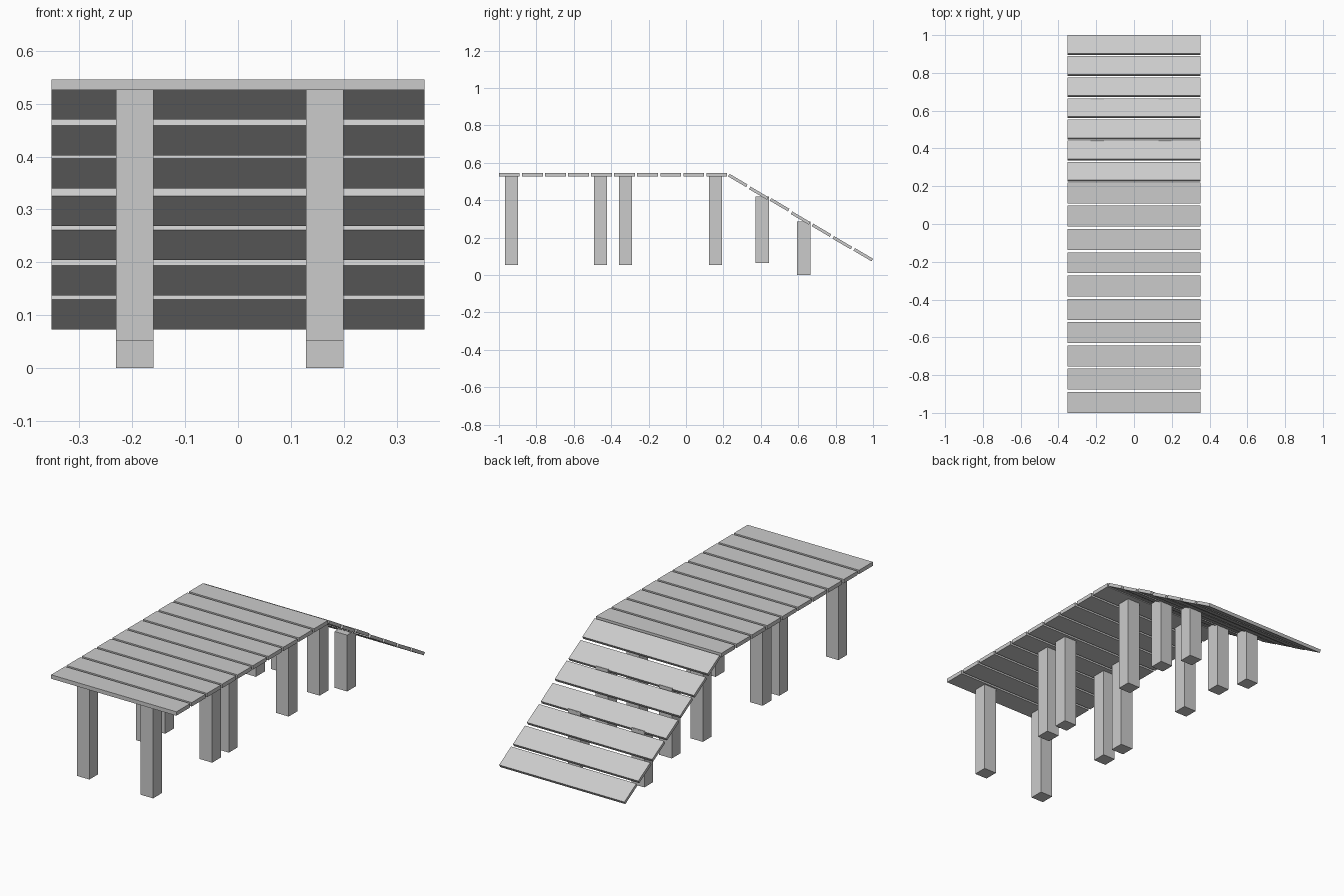
import bpy, math
from mathutils import Matrix

if "Cube" in bpy.data.objects:
    bpy.data.objects.remove(bpy.data.objects["Cube"])


def box(name, center, size, tilt=0.0):
    bpy.ops.mesh.primitive_cube_add(size=1)
    ob = bpy.context.object
    ob.name = name
    ob.data.transform(Matrix.Diagonal((*size, 1)))
    ob.location = center
    ob.rotation_euler.x = tilt
    return ob


WIDTH = 0.706

# Level deck planks
plank, pitch = 0.111, (1.22 - 0.111) / 9
for i in range(10):
    box("deck_plank", (0, -1 + plank / 2 + i * pitch, 0.536), (WIDTH, plank, 0.02))

# Sloping ramp planks, with slightly uneven heights (lower edge z of each)
angle, length, thick = math.radians(30.5), 0.112, 0.016
lows = [0.470, 0.402, 0.340, 0.269, 0.204, 0.137, 0.073]
s, c = math.sin(angle), math.cos(angle)
for i, low in enumerate(lows):
    y_end = 0.992 - (6 - i) * 0.1118          # lower bottom edge
    y = y_end - c * length / 2 + s * thick / 2
    z = low + s * length / 2 + c * thick / 2
    box("ramp_plank", (0, y, z), (WIDTH, length, thick), -angle)

# Square posts in pairs: y centre, bottom, top
posts = [(-0.933, 0.052, 0.526), (-0.457, 0.052, 0.526), (-0.323, 0.052, 0.526),
         (0.158, 0.052, 0.526), (0.408, 0.063, 0.42), (0.629, 0.0, 0.287)]
for y, z0, z1 in posts:
    for x in (-0.195, 0.164):
        box("support_post", (x, y, (z0 + z1) / 2), (0.071, 0.071, z1 - z0))
